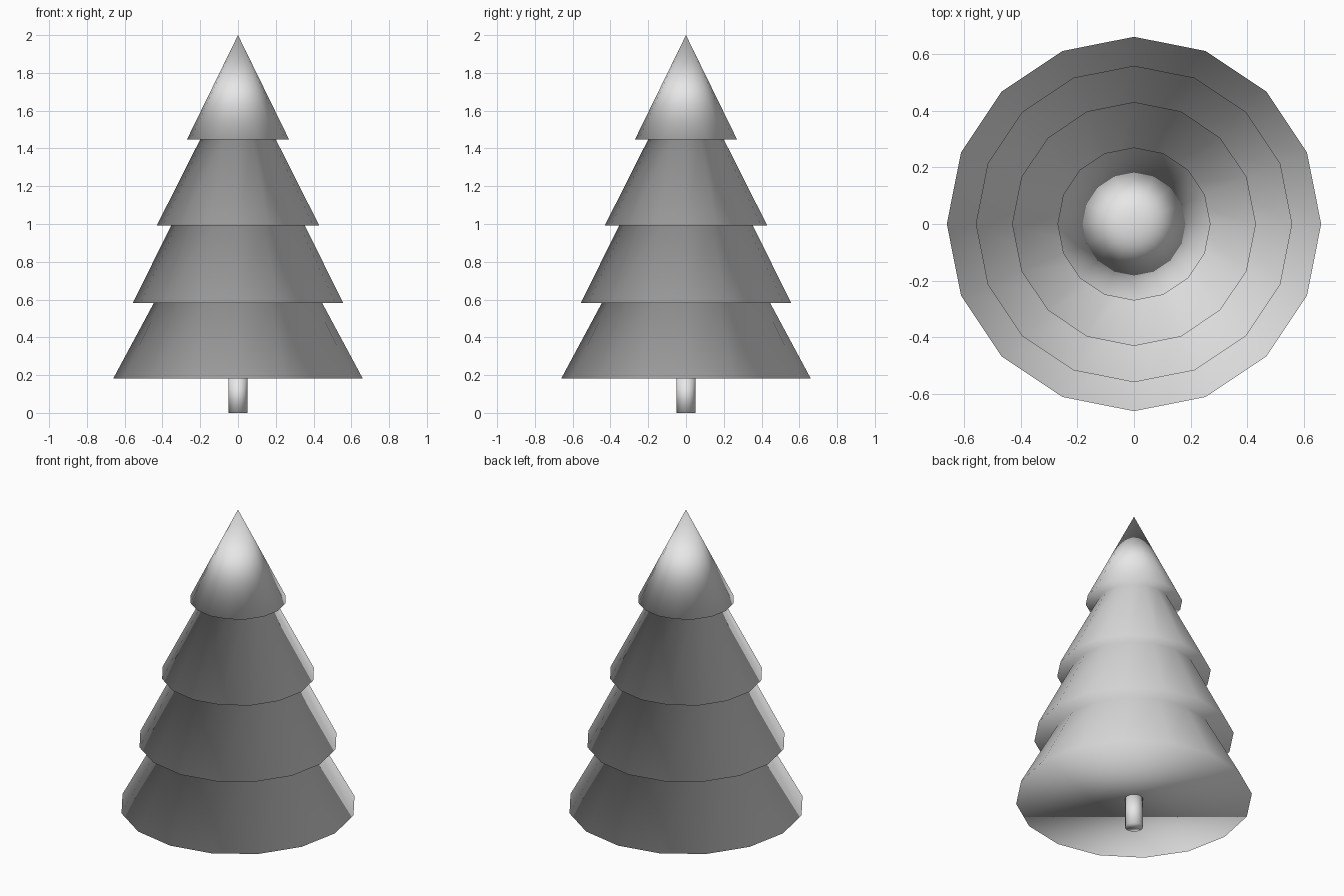
import bpy
import bmesh
from math import cos, sin, pi

SIDES = 16

old = bpy.data.objects.get("Cube")
if old:
    bpy.data.objects.remove(old, do_unlink=True)

grey = bpy.data.materials.new("plain_grey")
grey.use_nodes = True
grey.diffuse_color = (0.8, 0.8, 0.8, 1)
grey.node_tree.nodes["Principled BSDF"].inputs["Base Color"].default_value = (0.8, 0.8, 0.8, 1)


def lathe(name, profile, tip=None):
    """Turn a (radius, height) profile, listed upwards, into a closed smooth body."""
    bm = bmesh.new()
    rings = []
    for r, z in profile:
        rings.append([bm.verts.new((r * cos(2 * pi * i / SIDES), r * sin(2 * pi * i / SIDES), z))
                      for i in range(SIDES)])
    for low, high in zip(rings, rings[1:]):
        for i in range(SIDES):
            j = (i + 1) % SIDES
            bm.faces.new((low[i], low[j], high[j], high[i]))
    bm.faces.new(rings[0][::-1])
    if tip is None:
        bm.faces.new(rings[-1])
    else:
        top = bm.verts.new((0, 0, tip))
        for i in range(SIDES):
            bm.faces.new((rings[-1][i], rings[-1][(i + 1) % SIDES], top))
    bmesh.ops.recalc_face_normals(bm, faces=bm.faces[:])
    for face in bm.faces:
        face.smooth = True
    mesh = bpy.data.meshes.new(name)
    bm.to_mesh(mesh)
    bm.free()
    mesh.materials.append(grey)
    obj = bpy.data.objects.new(name, mesh)
    bpy.context.collection.objects.link(obj)
    return obj


# Four stacked tiers: each rim overhangs the neck of the tier below it
rims = [(0.66, 0.183), (0.558, 0.581), (0.43, 0.992), (0.27, 1.448)]
necks = [0.446, 0.353, 0.20]
outline = [rims[0]]
for neck, rim in zip(necks, rims[1:]):
    outline += [(neck, rim[1]), rim]
lathe("foliage", outline, tip=2.0)

# Trunk
lathe("trunk", [(0.05, 0.0), (0.05, 0.19)])
